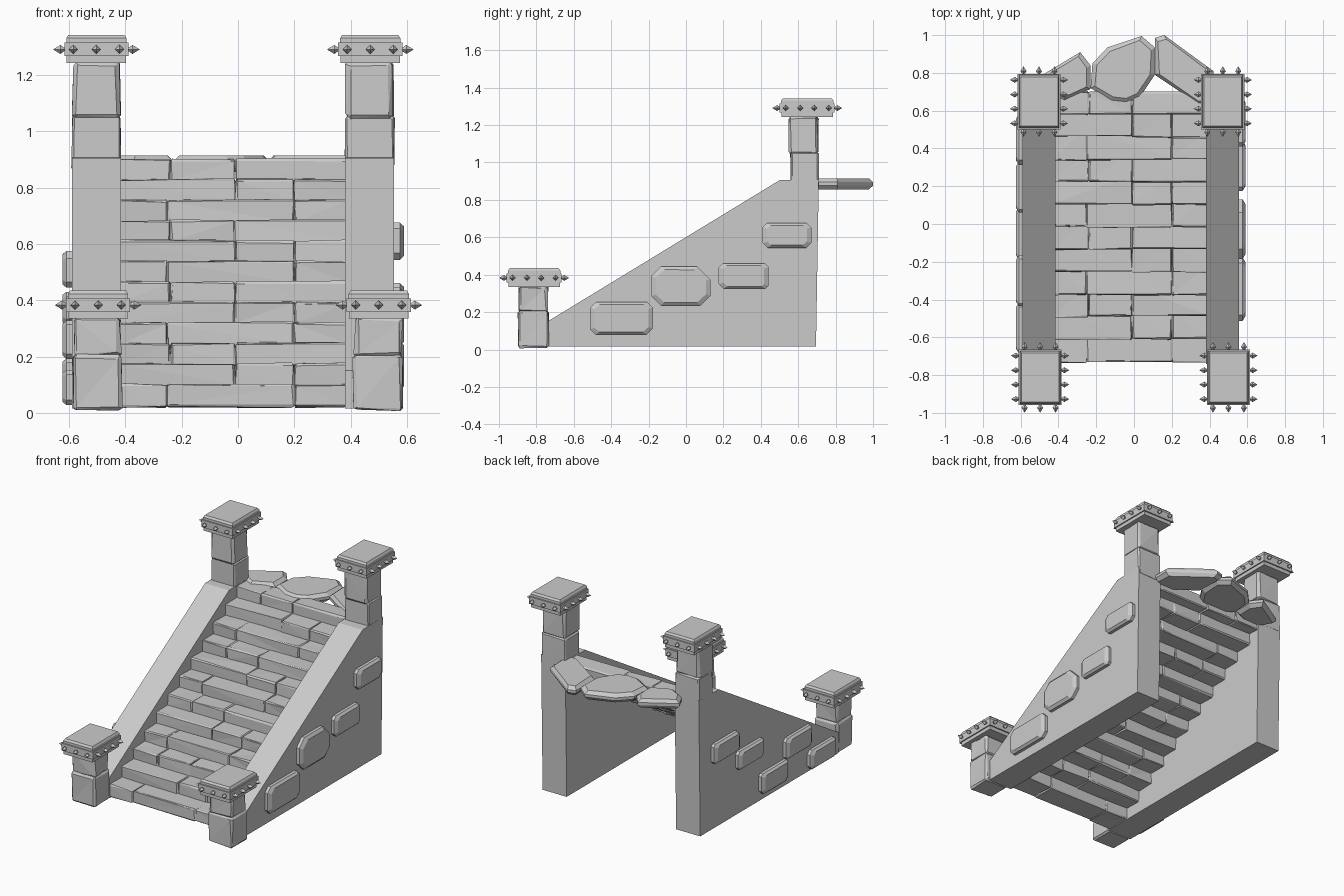
import bpy, bmesh, random
from mathutils import Vector, Matrix

random.seed(4)
cube = bpy.data.objects.get("Cube")
if cube:
    bpy.data.objects.remove(cube, do_unlink=True)

stone = bpy.data.materials.new("grey_stone")
stone.use_nodes = True
GREY = (0.6, 0.6, 0.6, 1)
stone.diffuse_color = GREY
bsdf = stone.node_tree.nodes["Principled BSDF"]
bsdf.inputs["Base Color"].default_value = GREY
bsdf.inputs["Roughness"].default_value = 0.9


def finish(name, bm):
    bmesh.ops.recalc_face_normals(bm, faces=bm.faces)
    mesh = bpy.data.meshes.new(name)
    bm.to_mesh(mesh)
    bm.free()
    mesh.materials.append(stone)
    obj = bpy.data.objects.new(name, mesh)
    bpy.context.collection.objects.link(obj)
    return obj


def add_box(bm, lo, hi):
    lo, hi = Vector(lo), Vector(hi)
    mat = Matrix.Translation((lo + hi) / 2) @ Matrix.Diagonal((*(hi - lo), 1))
    return bmesh.ops.create_cube(bm, size=1, matrix=mat)["verts"]


def rough_block(name, lo, hi, bevel=0.008, jitter=0.005):
    """Hand-cut stone block with worn edges and uneven facets."""
    bm = bmesh.new()
    add_box(bm, lo, hi)
    bmesh.ops.bevel(bm, geom=bm.edges[:], offset=bevel, segments=1, affect='EDGES')
    for v in bm.verts:
        v.co += Vector(random.uniform(-jitter, jitter) for _ in range(3))
    bmesh.ops.triangulate(bm, faces=bm.faces)
    return finish(name, bm)


def layered(name, outline, direction, levels):
    """Stack shrunken copies of an outline along a direction and skin them."""
    bm = bmesh.new()
    pts = [Vector(p) for p in outline]
    mid = sum(pts, Vector()) / len(pts)
    n = len(pts)
    rings = []
    for dist, inset in levels:
        ring = []
        for p in pts:
            q = p + (mid - p).normalized() * inset + Vector(direction) * dist
            ring.append(bm.verts.new(q))
        rings.append(ring)
    for a, b in zip(rings, rings[1:]):
        for i in range(n):
            j = (i + 1) % n
            bm.faces.new((a[i], a[j], b[j], b[i]))
    bm.faces.new(rings[0])
    bm.faces.new(rings[-1])
    return finish(name, bm)


# Sloping side walls
WALLS = {"right": (-0.59, -0.415), "left": (0.38, 0.555)}
profile = [(-0.74, 0.015), (-0.74, 0.15), (0.50, 0.905), (0.71, 0.91), (0.695, 0.015)]
for side, (x0, x1) in WALLS.items():
    layered(side + "_wall", [(x0, y, z) for y, z in profile], (1, 0, 0),
            [(0, 0), (x1 - x0, 0)])

# Twelve steps of staggered bricks
JOINTS = [(-0.25, 0.2), (-0.01, 0.2), (-0.24, -0.01)]
for i in range(12):
    y0, top = -0.73 + 0.119 * i, 0.103 + 0.0727 * i
    ends = [-0.43, *JOINTS[i % 3], 0.395]
    for k, (a, b) in enumerate(zip(ends, ends[1:])):
        y = y0 + random.uniform(-0.006, 0.006)
        rough_block(f"step_{i + 1}_brick_{k + 1}", (a, y, top - 0.083),
                    (b, min(y0 + 0.165, 0.70), top), 0.006, 0.004)


# Spiked post caps
def spike(bm, base, out):
    turn = Vector(out).to_track_quat('Z', 'Y').to_matrix().to_4x4()
    for r1, r2, depth, offset in ((0.006, 0.016, 0.014, 0.007), (0.016, 0, 0.026, 0.027)):
        mat = Matrix.Translation(Vector(base) + Vector(out) * offset) @ turn
        bmesh.ops.create_cone(bm, cap_ends=True, segments=4, radius1=r1,
                              radius2=r2, depth=depth, matrix=mat)


def cap(name, cx, cy, z):
    bm = bmesh.new()
    for hx, hy, z0, z1 in ((0.106, 0.138, 0, 0.026), (0.114, 0.147, 0.024, 0.072),
                           (0.107, 0.140, 0.070, 0.088)):
        add_box(bm, (cx - hx, cy - hy, z + z0), (cx + hx, cy + hy, z + z1))
    # chamfered top plate
    verts = add_box(bm, (cx - 0.107, cy - 0.140, z + 0.088), (cx + 0.107, cy + 0.140, z + 0.1))
    for v in verts:
        if v.co.z > z + 0.095:
            v.co.x += (cx - v.co.x) * 0.07
            v.co.y += (cy - v.co.y) * 0.07
    for s in (-1, 1):
        for t in (-0.082, 0, 0.082):
            spike(bm, (cx + t, cy + s * 0.147, z + 0.048), (0, s, 0))
        for t in (-0.115, -0.038, 0.038, 0.115):
            spike(bm, (cx + s * 0.114, cy + t, z + 0.048), (s, 0, 0))
    finish(name, bm)


# Front posts
for side, x0, x1, cx in (("right", -0.587, -0.413, -0.497), ("left", 0.41, 0.585, 0.5)):
    rough_block(side + "_front_post_base", (x0, -0.897, 0.01), (x1, -0.735, 0.205), 0.01, 0.004)
    rough_block(side + "_front_post_top", (x0 + 0.004, -0.892, 0.2), (x1 - 0.004, -0.74, 0.34), 0.012, 0.005)
    cap(side + "_front_cap", cx, -0.812, 0.335)

# Back posts
for side, cx in (("right", -0.503), ("left", 0.47)):
    x0, x1 = WALLS[side]
    rough_block(side + "_back_post_base", (x0, 0.56, 0.86), (x1, 0.71, 1.055), 0.008, 0.003)
    rough_block(side + "_back_post_top", (x0 + 0.004, 0.548, 1.045), (x1 - 0.004, 0.705, 1.25), 0.014, 0.005)
    cap(side + "_back_cap", cx, 0.648, 1.243)

# Landing flagstones behind the top step
FLAGS = {
    "right": [(-.5, .78), (-.285, .91), (-.23, .84), (-.23, .715), (-.37, .65), (-.46, .7)],
    "middle": [(-.22, .85), (-.14, .935), (.04, .995), (.11, .935), (.11, .79),
               (.03, .67), (-.04, .64), (-.12, .65), (-.23, .72)],
    "left": [(.11, .985), (.16, 1.0), (.42, .81), (.42, .63), (.35, .63), (.11, .79)],
}
for side, pts in FLAGS.items():
    layered(side + "_flagstone", [(x, y, 0.855) for x, y in pts], (0, 0, 1),
            [(0, 0.025), (0.022, 0), (0.04, 0), (0.06, 0.025)])


# Raised stones on the outer wall faces
def wall_stone(name, x, out, y, z, hy, hz, cut):
    ring = []
    for sy, sz in ((1, 1), (-1, 1), (-1, -1), (1, -1)):
        c = cut * random.uniform(0.7, 1.3)
        corner = [(x, y + sy * (hy - c), z + sz * hz), (x, y + sy * hy, z + sz * (hz - c))]
        ring += corner if sy * sz < 0 else corner[::-1]
    layered(name, ring, (out, 0, 0), [(-0.01, 0), (0.02, 0), (0.034, 0.025)])


LEFT_STONES = [(-.345, .167, .168, .087, .03), (-.027, .34, .158, .105, .06),
               (.308, .393, .133, .068, .02), (.54, .61, .13, .066, .02)]
RIGHT_STONES = [(.447, .51, .135, .065, .02), (.195, .37, .135, .06, .02),
                (-.05, .125, .14, .068, .02), (-.3, .26, .135, .068, .02),
                (-.55, .09, .135, .062, .02)]
for i, s in enumerate(LEFT_STONES):
    wall_stone(f"left_wall_stone_{i + 1}", 0.555, 1, *s)
for i, s in enumerate(RIGHT_STONES):
    wall_stone(f"right_wall_stone_{i + 1}", -0.59, -1, *s)
